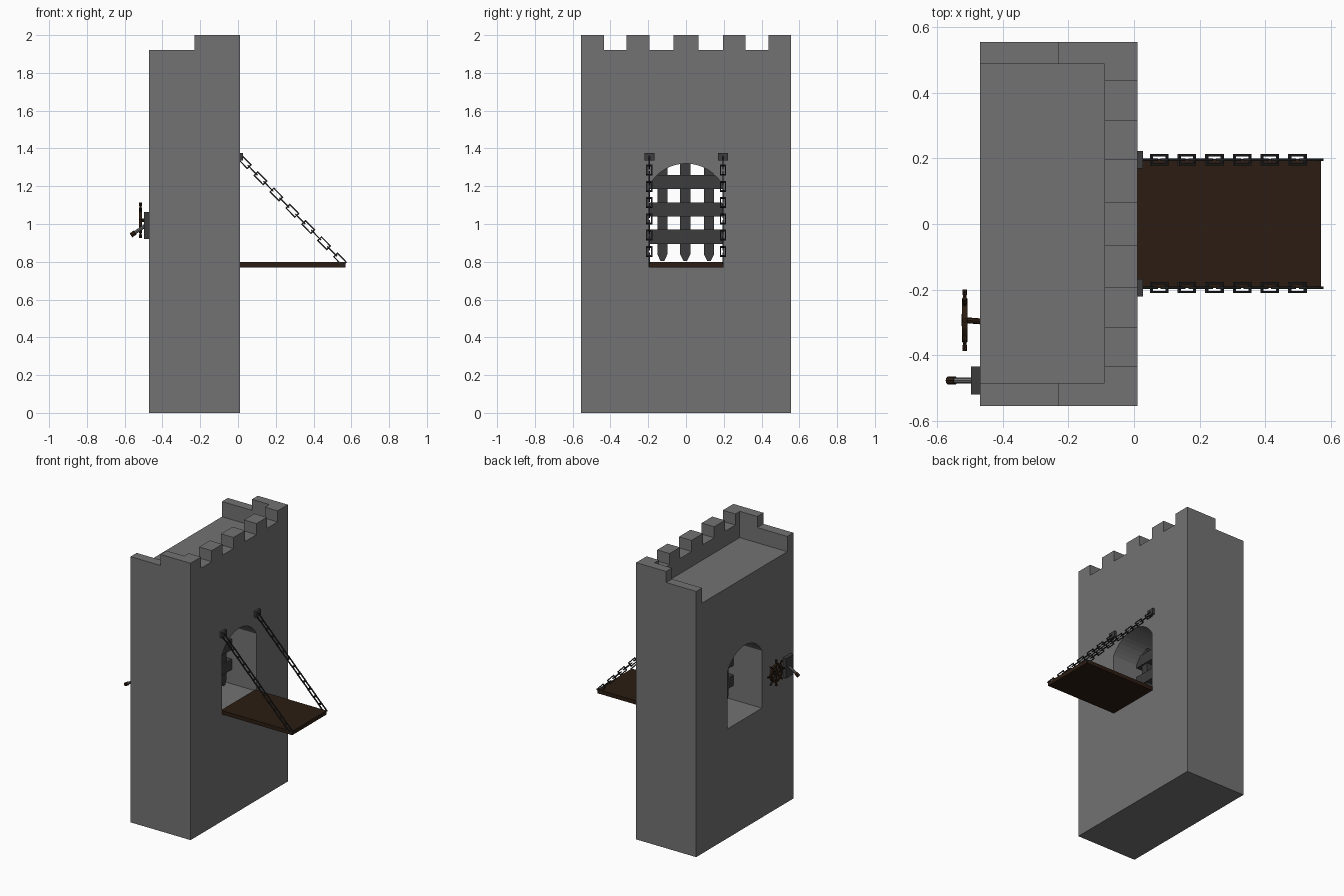
import bpy, bmesh, math
from mathutils import Vector, Matrix

if "Cube" in bpy.data.objects:
    bpy.data.objects.remove(bpy.data.objects["Cube"])


def material(name, rgb):
    m = bpy.data.materials.new(name)
    m.diffuse_color = (*rgb, 1)
    m.use_nodes = True
    m.node_tree.nodes["Principled BSDF"].inputs["Base Color"].default_value = m.diffuse_color
    return m


STONE = material("stone", (0.17, 0.17, 0.17))
IRON = material("iron", (0.045, 0.045, 0.045))
WOOD = material("wood", (0.025, 0.012, 0.006))
CHAIN = material("chain_iron", (0.02, 0.02, 0.02))


def finish(name, bm, mat):
    bmesh.ops.recalc_face_normals(bm, faces=bm.faces)
    me = bpy.data.meshes.new(name)
    bm.to_mesh(me)
    bm.free()
    ob = bpy.data.objects.new(name, me)
    bpy.context.collection.objects.link(ob)
    if mat:
        me.materials.append(mat)
    return ob


def add_box(bm, lo, hi, matrix=Matrix()):
    lo, hi = Vector(lo), Vector(hi)
    bmesh.ops.create_cube(bm, size=1, matrix=matrix @ Matrix.Translation((lo + hi) / 2)
                          @ Matrix.Diagonal((*(hi - lo), 1)))


def box(name, lo, hi, mat=None):
    bm = bmesh.new()
    add_box(bm, lo, hi)
    return finish(name, bm, mat)


def add_prism(bm, yz, x0, x1):
    """Extrude a y-z outline along x."""
    f = bm.faces.new([bm.verts.new((x0, y, z)) for y, z in yz])
    r = bmesh.ops.extrude_face_region(bm, geom=[f])
    bmesh.ops.translate(bm, vec=(x1 - x0, 0, 0),
                        verts=[v for v in r["geom"] if isinstance(v, bmesh.types.BMVert)])


def add_rod(bm, a, b, r, sides=8):
    a, b = Vector(a), Vector(b)
    rot = (b - a).to_track_quat('Z', 'Y').to_matrix().to_4x4()
    bmesh.ops.create_cone(bm, cap_ends=True, segments=sides, radius1=r, radius2=r,
                          depth=(b - a).length, matrix=Matrix.Translation((a + b) / 2) @ rot)


def cut(ob, cutter):
    cutter.hide_render = True
    m = ob.modifiers.new("cut", 'BOOLEAN')
    m.operation, m.solver, m.object = 'DIFFERENCE', 'EXACT', cutter
    bpy.context.view_layer.objects.active = ob
    bpy.ops.object.modifier_apply(modifier=m.name)
    bpy.data.objects.remove(cutter)


# Tower: block with roof well, lower back parapet and crenel gaps
tower = box("tower", (-0.47, -0.555, 0), (0.01, 0.555, 2), STONE)
cut(tower, box("roof_well", (-0.6, -0.485, 1.81), (-0.09, 0.488, 2.1)))
cut(tower, box("parapet_step", (-0.6, -0.7, 1.92), (-0.23, 0.7, 2.1)))
for y0, y1 in ((-0.435, -0.315), (-0.193, -0.066), (0.066, 0.197), (0.315, 0.437)):
    cut(tower, box("crenel", (-0.2, y0, 1.92), (0.1, y1, 2.1)))

# Arched passage through the tower
W, SPRING, RISE, SILL = 0.195, 1.205, 0.115, 0.79
R = (W * W + RISE * RISE) / (2 * RISE)
half = math.asin(W / R)
arch = [(-W, SILL), (W, SILL)]
for i in range(17):
    a = half * (1 - i / 8)
    arch.append((R * math.sin(a), SPRING + RISE - R + R * math.cos(a)))
bm = bmesh.new()
add_prism(bm, arch, -0.6, 0.1)
cut(tower, finish("passage", bm, None))

# Portcullis: pointed uprights and cross bars
bm = bmesh.new()
for y in (-0.125, -0.004, 0.122):
    h = 0.027
    add_prism(bm, [(y - h, 1.33), (y - h, 0.84), (y - 0.01, 0.805), (y + 0.01, 0.805),
                   (y + h, 0.84), (y + h, 1.33)], -0.235, -0.195)
for z in (0.932, 1.077, 1.222):
    add_box(bm, (-0.245, -0.2, z - 0.038), (-0.185, 0.2, z + 0.038))
finish("portcullis", bm, IRON)

# Drawbridge deck
box("drawbridge", (0.0, -0.195, 0.77), (0.57, 0.198, 0.798), WOOD)

# Chains of alternating rectangular links, with wall anchors
L, HW, T = 0.037, 0.017, 0.0035
start, step = Vector((0.035, 0, 1.328)), Vector((0.0421, 0, -0.0430))
for side, y in (("left", -0.194), ("right", 0.196)):
    box("chain_anchor_" + side, (0.005, y - 0.027, 1.335), (0.027, y + 0.027, 1.377), IRON)
    bm = bmesh.new()
    base = Vector((0, 0, 1)).rotation_difference(step).to_matrix().to_4x4()
    for i in range(13):
        p = start + step * i + Vector((0, y, 0))
        m = Matrix.Translation(p) @ base @ Matrix.Rotation(math.pi / 2 * (i % 2), 4, 'Z')
        for s in (-1, 1):
            c = s * (HW - T)
            add_box(bm, (c - T, -T, -L), (c + T, T, L), m)
            c = s * (L - T)
            add_box(bm, (-HW + 2 * T, -T, c - T), (HW - 2 * T, T, c + T), m)
    finish("chain_" + side, bm, CHAIN)

# Winch wheel on the back wall: rim, spokes with handles, hub and axle
cx, cy, cz = -0.516, -0.293, 1.02
bm = bmesh.new()
N = 16
rings = []
for i in range(N):
    a = 2 * math.pi * i / N
    rings.append([bm.verts.new((cx + dx, cy + r * math.cos(a), cz + r * math.sin(a)))
                  for r, dx in ((0.048, -0.008), (0.066, -0.008), (0.066, 0.008), (0.048, 0.008))])
for i in range(N):
    p, q = rings[i], rings[(i + 1) % N]
    for k in range(4):
        bm.faces.new((p[k], p[(k + 1) % 4], q[(k + 1) % 4], q[k]))
for i in range(4):
    d = Vector((0, math.cos(i * math.pi / 4), math.sin(i * math.pi / 4)))
    c = Vector((cx, cy, cz))
    add_rod(bm, c - d * 0.094, c + d * 0.094, 0.005)
    for s in (-1, 1):
        add_rod(bm, c + d * s * 0.076, c + d * s * 0.094, 0.007)
add_rod(bm, (cx - 0.009, cy, cz), (cx + 0.009, cy, cz), 0.018, 12)
add_rod(bm, (cx, cy, cz), (-0.465, cy - 0.004, cz), 0.009)
finish("winch_wheel", bm, WOOD)

# Lever: wall plate, iron arm and wooden grip
box("lever_plate", (-0.497, -0.52, 0.92), (-0.465, -0.434, 1.063), IRON)
bm = bmesh.new()
a, b = Vector((-0.485, -0.477, 0.995)), Vector((-0.567, -0.477, 0.94))
add_rod(bm, a, b, 0.009)
finish("lever_arm", bm, STONE)
bm = bmesh.new()
add_rod(bm, a.lerp(b, 0.72), b, 0.0125)
finish("lever_grip", bm, WOOD)
